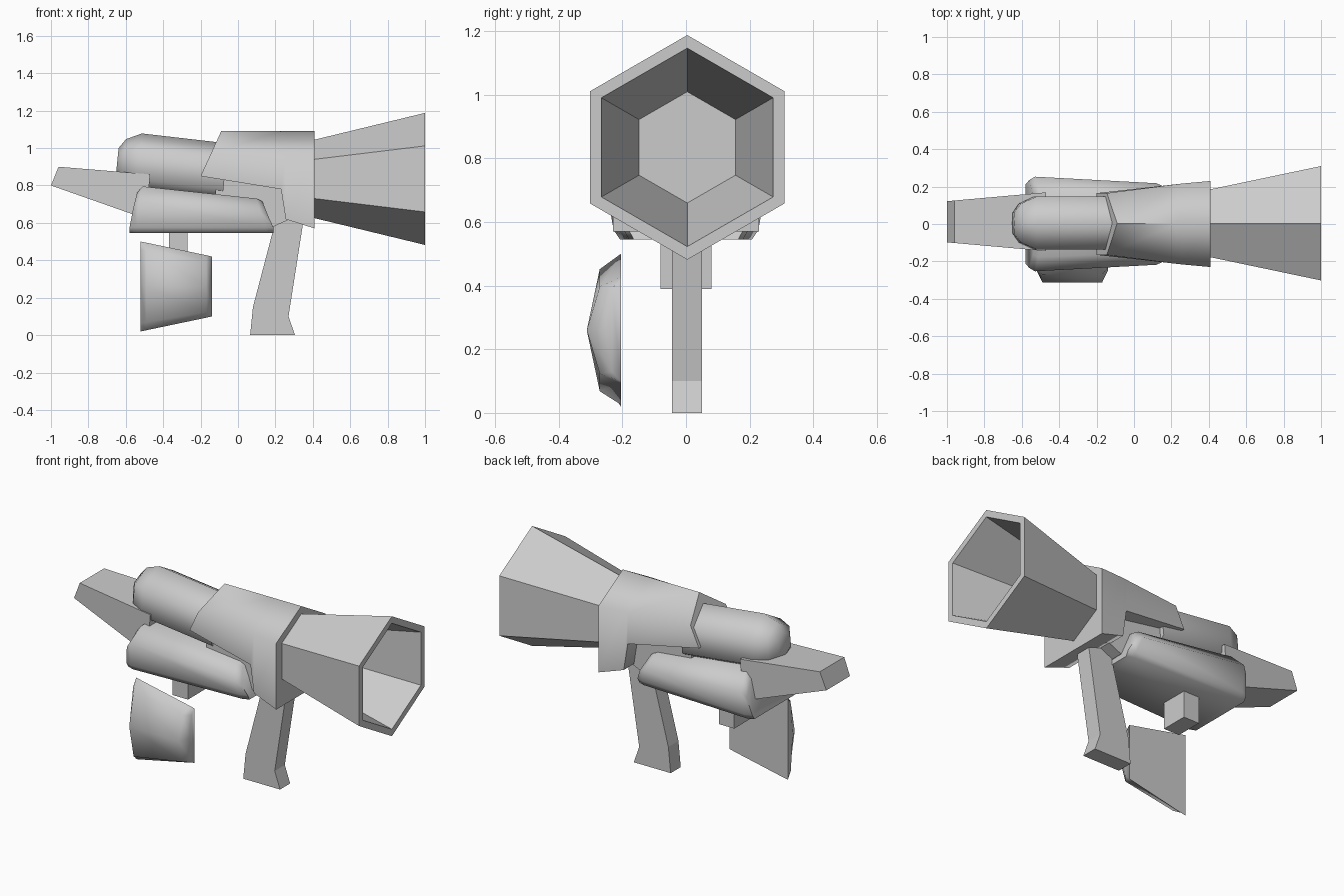
import bpy
import bmesh
import math

# Remove the default cube only
default_cube = bpy.data.objects.get("Cube")
if default_cube:
    bpy.data.objects.remove(default_cube, do_unlink=True)

# Single plain grey material
grey = bpy.data.materials.new("plain_grey")
grey.use_nodes = True
grey_value = (0.6, 0.6, 0.6, 1.0)
grey.diffuse_color = grey_value
grey.node_tree.nodes["Principled BSDF"].inputs["Base Color"].default_value = grey_value


def loft(name, rings, smooth_angle=None):
    """Bridge rings with equal point counts and cap both ends."""
    bm = bmesh.new()
    loops = [[bm.verts.new(point) for point in ring] for ring in rings]
    for first, second in zip(loops, loops[1:]):
        count = len(first)
        for i in range(count):
            j = (i + 1) % count
            bm.faces.new((first[i], first[j], second[j], second[i]))
    bm.faces.new(loops[0])
    bm.faces.new(loops[-1])
    bmesh.ops.recalc_face_normals(bm, faces=bm.faces[:])
    mesh = bpy.data.meshes.new(name)
    bm.to_mesh(mesh)
    bm.free()
    mesh.materials.append(grey)
    if smooth_angle is not None:
        for polygon in mesh.polygons:
            polygon.use_smooth = True
        mesh.set_sharp_from_angle(angle=math.radians(smooth_angle))
    obj = bpy.data.objects.new(name, mesh)
    bpy.context.collection.objects.link(obj)
    return obj


def hexagon(x, radius, center_y, center_z, lean=0.0):
    """Point-up hexagon facing along x; lean tilts it with a sloping axis."""
    ring = []
    for i in range(6):
        angle = math.radians(60 * i)
        rise = radius * math.cos(angle)
        ring.append((x + lean * rise, center_y + radius * math.sin(angle), center_z + rise))
    return ring


def side_profile(name, outline, half_left, half_right=None, center_y=0.0):
    """Extrude a side outline across y; widths may taper along x."""
    half_right = half_left if half_right is None else half_right
    low = min(x for x, z in outline)
    span = max(x for x, z in outline) - low

    def ring(side):
        return [(x, center_y + side * (half_left + (half_right - half_left) * (x - low) / span), z)
                for x, z in outline]
    return loft(name, [ring(-1), ring(1)])


def mirrored(half):
    """Complete a half section by reflecting it in y."""
    return half + [(x, -y, z) for x, y, z in reversed(half)]


# Flared hollow bell at the muzzle
bell = [(0.41, 0.21), (1.0, 0.353), (1.0, 0.312), (0.43, 0.175)]
loft("muzzle_bell", [hexagon(x, r, 0.004, 0.835) for x, r in bell])

# Sloping barrel with a rounded rear end
barrel = [(-0.645, 0.065, 0.935), (-0.61, 0.12, 0.928), (-0.53, 0.163, 0.915), (-0.07, 0.163, 0.862)]
loft("barrel", [hexagon(x, r, 0.005, z, 0.1) for x, r, z in barrel], 65)


# Ridged shroud over the barrel, with deep cheeks at the muzzle end
def shroud_ring(peak_x, eave_x, base_x, half_rear, half_front, eave_z, base_z):
    return [(peak_x, 0.004, 1.09),
            (eave_x, half_front, eave_z), (base_x, half_rear, base_z),
            (base_x, -half_rear, base_z), (eave_x, -half_front, eave_z)]


loft("shroud", [
    shroud_ring(-0.09, -0.145, -0.2, 0.165, 0.165, 0.97, 0.85),
    shroud_ring(0.23, 0.23, 0.23, 0.213, 0.213, 0.965, 0.78),
    shroud_ring(0.255, 0.255, 0.255, 0.216, 0.216, 0.965, 0.62),
    shroud_ring(0.41, 0.41, 0.41, 0.23, 0.23, 0.96, 0.57),
], 65)

# Tapered rear stock
side_profile("rear_stock",
             [(-1.0, 0.8), (-0.96, 0.9), (-0.47, 0.86), (-0.49, 0.63), (-0.56, 0.645)],
             0.11, 0.157, 0.012)


# Wide lower housing with chamfered shoulders and belly
def housing_ring(belly_x, side_x, top_x, width, side_z, top_z):
    return mirrored([(belly_x, width * 0.82, 0.545), (belly_x, width * 0.9, 0.575),
                     (side_x, width, side_z), (top_x, width * 0.7, top_z)])


loft("lower_housing", [
    housing_ring(-0.58, -0.56, -0.54, 0.235, 0.68, 0.76),
    housing_ring(-0.54, -0.53, -0.51, 0.253, 0.72, 0.795),
    housing_ring(0.15, 0.12, 0.1, 0.218, 0.66, 0.73),
    housing_ring(0.19, 0.16, 0.13, 0.2, 0.64, 0.715),
], 65)

# Flat frame joining housing, barrel and grip
side_profile("inner_frame",
             [(-0.12, 0.6), (-0.12, 0.84), (0.3, 0.8), (0.3, 0.63), (0.19, 0.58)], 0.12)

# Rear grip
side_profile("grip",
             [(0.065, 0), (0.08, 0.15), (0.19, 0.57), (0.2, 0.7), (0.35, 0.7),
              (0.345, 0.58), (0.27, 0.1), (0.305, 0)], 0.047, center_y=0.003)

# Small mounting block under the housing
side_profile("mounting_block",
             [(-0.37, 0.39), (-0.37, 0.6), (-0.27, 0.6), (-0.27, 0.39)], 0.08)


# Detached domed side plate, flat on its inner face
def plate_ring(x, half_height, bulge):
    heights = [(1.0, 0.0), (0.82, 0.62), (0.0, 1.0), (-0.82, 0.62), (-1.0, 0.0)]
    return [(x, -0.205 - bulge * b, 0.26 + half_height * h) for h, b in heights]


loft("side_plate", [
    plate_ring(-0.52, 0.24, 0.045),
    plate_ring(-0.49, 0.234, 0.107),
    plate_ring(-0.17, 0.167, 0.107),
    plate_ring(-0.14, 0.16, 0.045),
], 65)
